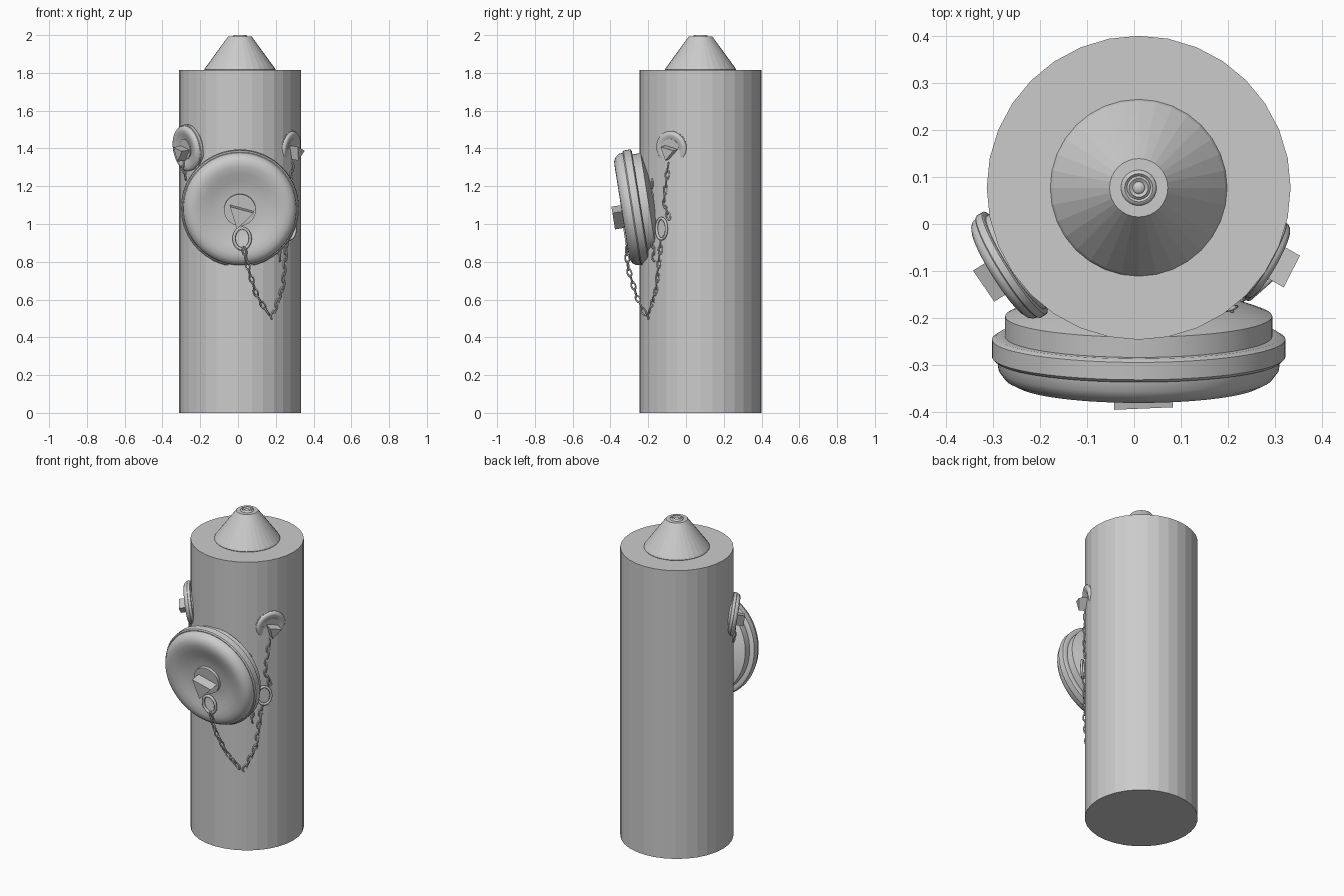
import bpy, bmesh, math
from mathutils import Vector, Matrix

if "Cube" in bpy.data.objects:
    bpy.data.objects.remove(bpy.data.objects["Cube"])

grey = bpy.data.materials.new("plain_grey")
grey.use_nodes = True
colour = (0.6, 0.6, 0.6, 1)
grey.diffuse_color = colour
grey.node_tree.nodes["Principled BSDF"].inputs["Base Color"].default_value = colour

AXIS = Vector((0.01, 0.077, 0))
RADIUS = 0.323


def finish(name, bm, matrix, smooth=None):
    bmesh.ops.recalc_face_normals(bm, faces=bm.faces)
    mesh = bpy.data.meshes.new(name)
    bm.to_mesh(mesh)
    bm.free()
    mesh.materials.append(grey)
    obj = bpy.data.objects.new(name, mesh)
    bpy.context.collection.objects.link(obj)
    obj.matrix_world = matrix
    if smooth:
        bpy.ops.object.select_all(action='DESELECT')
        obj.select_set(True)
        bpy.context.view_layer.objects.active = obj
        bpy.ops.object.shade_smooth_by_angle(angle=math.radians(smooth))
    return obj


def revolve(name, profile, matrix, sides=32, smooth=None):
    """Lathe a (radius, height) profile and close both ends."""
    bm = bmesh.new()
    rings = []
    for r, h in profile:
        angles = [2 * math.pi * i / sides for i in range(sides)]
        rings.append([bm.verts.new((r * math.cos(a), r * math.sin(a), h)) for a in angles])
    for low, high in zip(rings, rings[1:]):
        for i in range(sides):
            j = (i + 1) % sides
            bm.faces.new((low[i], low[j], high[j], high[i]))
    bm.faces.new(rings[0])
    bm.faces.new(rings[-1])
    return finish(name, bm, matrix, smooth)


def prism(name, points, low, high, matrix):
    bm = bmesh.new()
    face = bm.faces.new([bm.verts.new((x, y, low)) for x, y in points])
    out = bmesh.ops.extrude_face_region(bm, geom=[face])
    verts = [v for v in out["geom"] if isinstance(v, bmesh.types.BMVert)]
    bmesh.ops.translate(bm, verts=verts, vec=(0, 0, high - low))
    return finish(name, bm, matrix)


def frame(centre, heading, tilt):
    """Frame with z along the outward axis, dipped by the tilt, and y upward."""
    n = Vector((heading[0], heading[1], 0)).normalized()
    n = (n * math.cos(tilt) - Vector((0, 0, math.sin(tilt)))).normalized()
    side = Vector((0, 0, 1)).cross(n).normalized()
    m = Matrix((side, n.cross(side), n)).transposed().to_4x4()
    return Matrix.Translation(centre) @ m


def wire(name, loops, thickness):
    """Closed wire loops as one mesh."""
    curve = bpy.data.curves.new(name, 'CURVE')
    curve.dimensions = '3D'
    curve.bevel_depth = thickness
    curve.bevel_resolution = 1
    for loop in loops:
        spline = curve.splines.new('POLY')
        spline.points.add(len(loop) - 1)
        spline.use_cyclic_u = True
        for p, co in zip(spline.points, loop):
            p.co = (*co, 1)
    curve.materials.append(grey)
    obj = bpy.data.objects.new(name, curve)
    bpy.context.collection.objects.link(obj)
    bpy.ops.object.select_all(action='DESELECT')
    obj.select_set(True)
    bpy.context.view_layer.objects.active = obj
    bpy.ops.object.convert(target='MESH')
    bpy.ops.object.shade_smooth()


def oval(centre, along, across, length, width, count=16):
    steps = [2 * math.pi * i / count for i in range(count)]
    return [centre + along * (length * math.cos(a)) + across * (width * math.sin(a)) for a in steps]


def chain(name, path, pitch=0.037):
    """Oval links along a path, each turned a quarter from the last."""
    loops, turn = [], 0
    for a, b in zip(path, path[1:]):
        a, b = Vector(a), Vector(b)
        along = (b - a).normalized()
        outward = Vector((a.x - AXIS.x, a.y - AXIS.y, 0))
        flat = along.cross(outward).normalized()
        count = max(1, round((b - a).length / pitch))
        for i in range(count):
            # links stand at a slant so every one shows from the outside
            across = Matrix.Rotation(math.radians(20 + 90 * (turn % 2)), 3, along) @ flat
            loops.append(oval(a.lerp(b, (i + 0.5) / count), along, across, 0.024, 0.011, 12))
            turn += 1
    wire(name, loops, 0.0045)


def on_body(y, z, side=1, lift=0.0):
    """Point on the barrel surface at a given depth and height."""
    dy = y - AXIS.y
    r = RADIUS + lift
    return Vector((AXIS.x + side * math.sqrt(r * r - dy * dy), y, z))


# Barrel and top
base = Matrix.Translation(AXIS)
revolve("barrel", [(RADIUS, 0), (RADIUS, 1.815)], base)
revolve("top_cone", [(0.184, 1.81), (0.188, 1.818), (0.184, 1.826), (0.066, 1.988),
                     (0.062, 1.993)], base, smooth=8)
revolve("top_button", [(0.04, 1.985), (0.037, 1.997), (0.03, 2.0), (0.025, 1.995),
                       (0.02, 2.0), (0.013, 1.995), (0.009, 2.0)], base, 24, 60)

# Large front outlet cap, in units of its own radius for reuse
CAP = [(0.42, -0.42), (0.55, -0.38), (0.86, -0.26), (0.91, -0.24), (0.91, -0.1), (0.97, -0.1),
       (1, -0.08), (1, 0.04), (0.98, 0.06), (0.965, 0.06), (0.955, 0.13), (0.91, 0.19),
       (0.84, 0.225), (0.75, 0.23), (0.63, 0.205), (0.5, 0.165), (0.38, 0.14), (0.26, 0.13)]
NUT = [(-0.168, 0.09), (0.235, -0.02), (-0.05, -0.3)]


def outlet(name, radius, place, nut_scale, nut_height, sides):
    revolve(name + "_cap", [(r * radius, h * radius) for r, h in CAP], place, sides, 35)
    collar = radius * 0.27 * nut_scale
    revolve(name + "_nut_collar", [(collar, 0.1 * radius), (collar, 0.19 * radius)],
            place, 32, 35)
    points = [(x * radius * nut_scale, y * radius * nut_scale) for x, y in NUT]
    prism(name + "_nut", points, 0.1 * radius, nut_height, place)


TILT = math.radians(9)
outlet("front", 0.312, frame((0.01, -0.27, 1.083), (0, -1), TILT), 1, 0.122, 64)

# Small side outlet caps
outlet("right_side", 0.128, frame((-0.262, -0.088, 1.4), (-0.845, -0.53), TILT), 1.55, 0.072, 48)
outlet("left_side", 0.094, frame((0.273, -0.073, 1.402), (0.87, -0.49), TILT), 2.0, 0.068, 48)

# Chain of the front cap, hung from a ring below the nut
up, right = Vector((0, -0.15, 1)).normalized(), Vector((1, 0, 0))
wire("front_ring", [oval(Vector((0.022, -0.315, 0.923)), up, right, 0.056, 0.043, 24)], 0.009)
chain("front_chain", [(0.03, -0.318, 0.875), (0.055, -0.305, 0.76),
                      (0.1, -0.262, 0.62), (0.165, -0.218, 0.52)])

# Chains lying against the barrel
chain("left_chain", [on_body(-0.198, 0.505), on_body(-0.155, 0.66), on_body(-0.13, 0.92)])
chain("left_upper_chain", [on_body(-0.09, 1.03), on_body(-0.115, 1.12), on_body(-0.092, 1.32)])
chain("behind_cap_chain", [on_body(-0.18, 1.23), on_body(-0.178, 0.98), on_body(-0.168, 0.81)])
chain("right_chain", [on_body(-0.065, 1.34, -1, 0.01), on_body(-0.08, 1.24, -1, 0.005)])
wire("left_ring", [oval(on_body(-0.13, 0.975, 1, 0.012), Vector((0, 0, 1)),
                        Vector((0.75, 0.66, 0)), 0.055, 0.04, 24)], 0.008)
